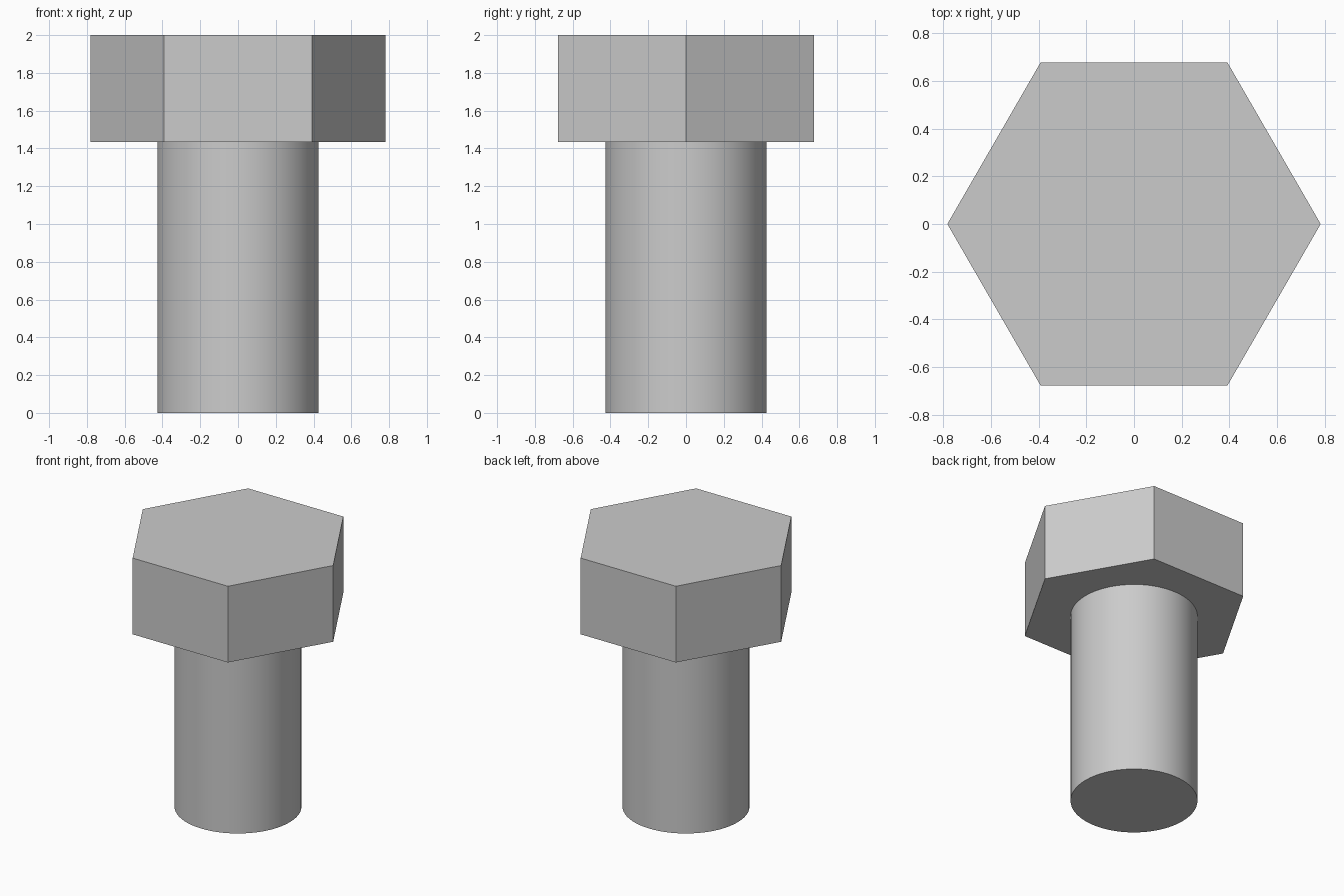
import bpy
import math

cube = bpy.data.objects.get("Cube")
if cube:
    bpy.data.objects.remove(cube, do_unlink=True)

# Plain grey metal
steel = bpy.data.materials.new("grey_steel")
steel.use_nodes = True
colour = (0.6, 0.6, 0.6, 1)
steel.diffuse_color = colour
steel.node_tree.nodes["Principled BSDF"].inputs["Base Color"].default_value = colour

HEAD_BOTTOM, HEAD_TOP = 1.434, 2.0


def prism(name, sides, radius, bottom, top, turn=0):
    """Upright prism between two heights, sharp edges kept."""
    bpy.ops.mesh.primitive_cylinder_add(
        vertices=sides, radius=radius, depth=top - bottom,
        location=(0, 0, (bottom + top) / 2), rotation=(0, 0, turn))
    obj = bpy.context.object
    obj.name = obj.data.name = name
    obj.data.materials.append(steel)
    bpy.ops.object.shade_smooth_by_angle(angle=math.radians(30))
    return obj


# Hexagonal head with corners on the x axis
prism("hex_head", 6, 0.782, HEAD_BOTTOM, HEAD_TOP, math.radians(30))

# Smooth round shank
prism("shank", 64, 0.427, 0, HEAD_BOTTOM)
